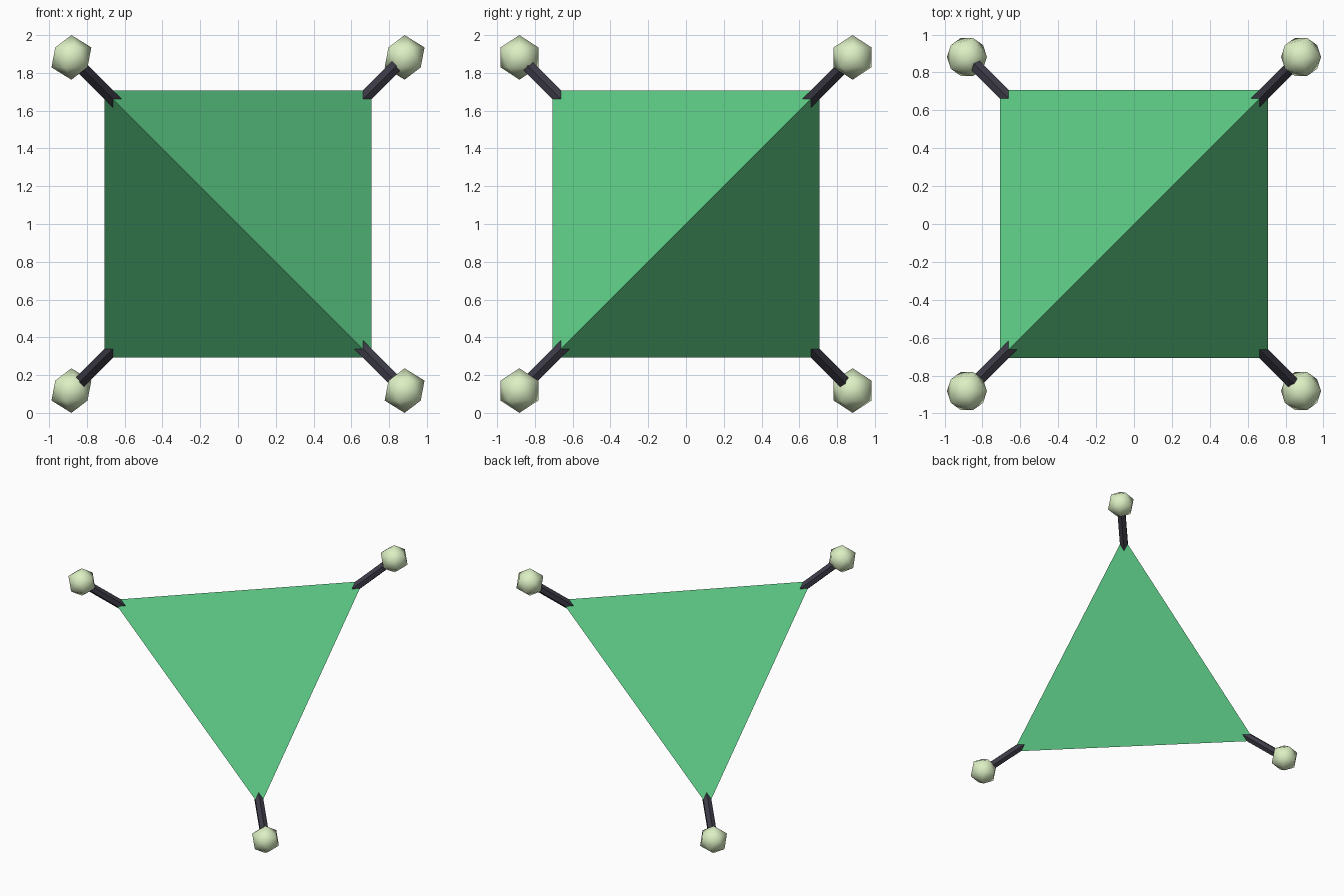
import bpy
from mathutils import Vector

if "Cube" in bpy.data.objects:
    bpy.data.objects.remove(bpy.data.objects["Cube"])

A = 0.707            # half side of the cube enclosing the tetrahedron
B = 0.882            # knob centre offset on each axis
CENTRE = Vector((0, 0, 1))
CORNERS = [Vector(c) for c in ((-1, -1, 1), (1, -1, -1), (1, 1, 1), (-1, 1, -1))]


def material(name, rgb):
    m = bpy.data.materials.new(name)
    m.diffuse_color = (*rgb, 1)
    m.use_nodes = True
    m.node_tree.nodes["Principled BSDF"].inputs["Base Color"].default_value = m.diffuse_color
    return m


green = material("green", (0.11, 0.60, 0.24))
dark = material("dark_grey", (0.045, 0.042, 0.06))
pale = material("pale_green", (0.72, 0.87, 0.55))

# Tetrahedral body
mesh = bpy.data.meshes.new("body")
mesh.from_pydata([CENTRE + c * A for c in CORNERS], [],
                 [(0, 1, 2), (0, 3, 1), (0, 2, 3), (1, 3, 2)])
mesh.materials.append(green)
body = bpy.data.objects.new("body", mesh)
bpy.context.collection.objects.link(body)

for i, c in enumerate(CORNERS, 1):
    # Rod running out through the corner into the knob
    start, end = CENTRE + c * 0.60, CENTRE + c * B
    axis = end - start
    bpy.ops.mesh.primitive_cylinder_add(
        vertices=6, radius=0.037, depth=axis.length, location=(start + end) / 2,
        rotation=axis.to_track_quat('Z', 'Y').to_euler())
    rod = bpy.context.object
    rod.name = f"rod_{i}"
    rod.data.materials.append(dark)

    # Low-poly knob
    bpy.ops.mesh.primitive_ico_sphere_add(subdivisions=1, radius=0.118, location=end)
    knob = bpy.context.object
    knob.name = f"knob_{i}"
    knob.data.materials.append(pale)
    bpy.ops.object.shade_smooth()
